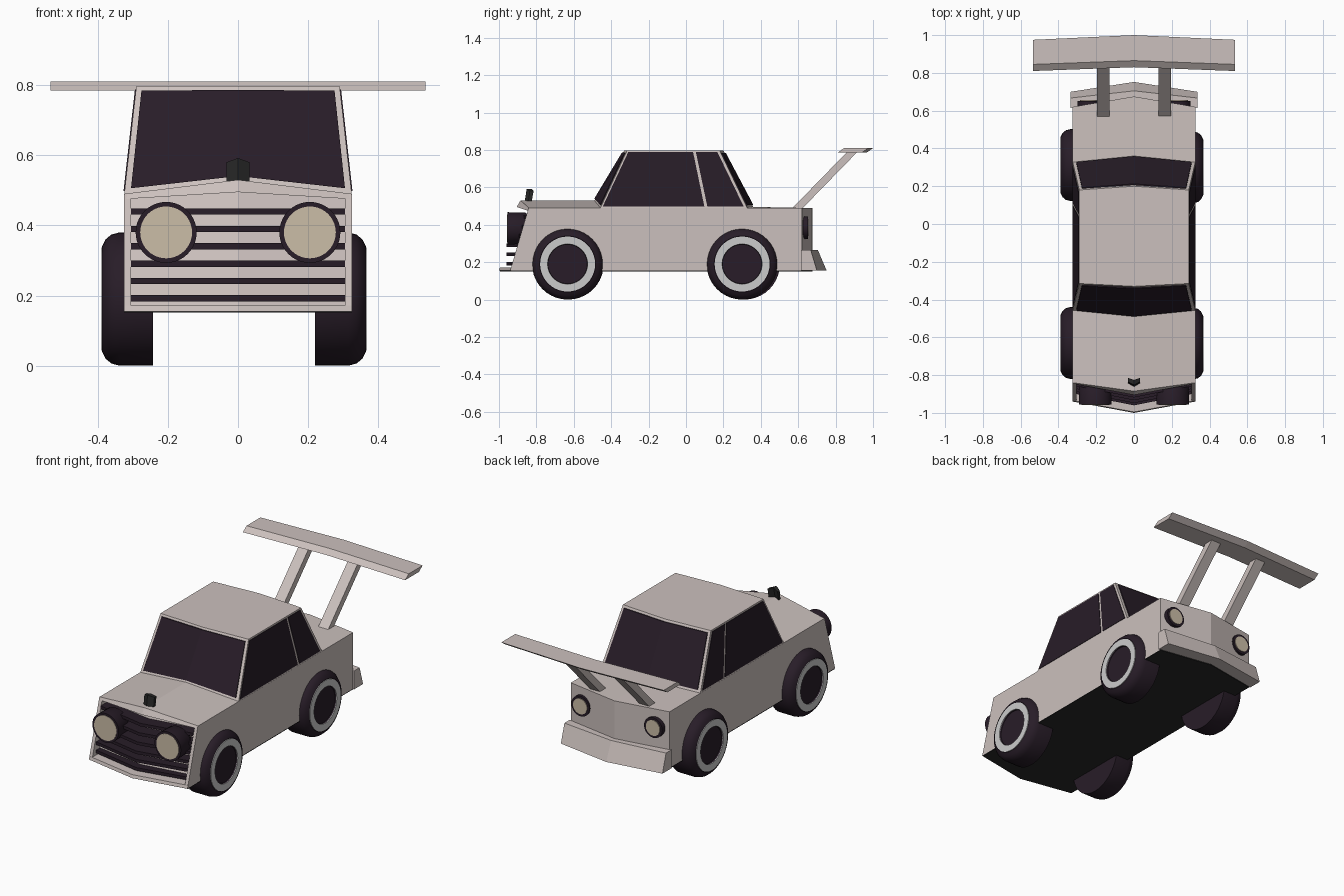
import bpy, bmesh, math
from mathutils import Vector

if "Cube" in bpy.data.objects:
    bpy.data.objects.remove(bpy.data.objects["Cube"])


def material(name, rgb):
    m = bpy.data.materials.new(name)
    m.diffuse_color = (*rgb, 1)
    m.use_nodes = True
    m.node_tree.nodes["Principled BSDF"].inputs["Base Color"].default_value = m.diffuse_color
    return m


PAINT = material("paint", (0.60, 0.53, 0.51))
DARK = material("dark", (0.021, 0.012, 0.021))
BLACK = material("black", (0.02, 0.02, 0.02))
LENS = material("lens", (0.60, 0.51, 0.39))


def build(name, verts, faces, mat=None, smooth=False, mirror=False):
    bm = bmesh.new()
    vs = [bm.verts.new(v) for v in verts]
    for f in faces:
        bm.faces.new([vs[i] for i in f])
    bmesh.ops.remove_doubles(bm, verts=bm.verts, dist=1e-5)
    bmesh.ops.recalc_face_normals(bm, faces=bm.faces)
    me = bpy.data.meshes.new(name)
    bm.to_mesh(me)
    bm.free()
    ob = bpy.data.objects.new(name, me)
    bpy.context.collection.objects.link(ob)
    if mat:
        me.materials.append(mat)
    if mirror:
        ob.modifiers.new("mirror", 'MIRROR')
    if smooth:
        bpy.ops.object.select_all(action='DESELECT')
        ob.select_set(True)
        bpy.context.view_layer.objects.active = ob
        bpy.ops.object.shade_smooth_by_angle(angle=math.radians(35))
    return ob


def loft(name, rings, mat, **kw):
    """Joins equal-length closed outlines and caps both ends."""
    n = len(rings[0])
    faces = [list(range(n)), [(len(rings) - 1) * n + i for i in range(n)]]
    for r in range(len(rings) - 1):
        for i in range(n):
            j = (i + 1) % n
            faces.append((r * n + i, r * n + j, r * n + n + j, r * n + n + i))
    return build(name, [p for ring in rings for p in ring], faces, mat, **kw)


def vee(name, side, centre, mat):
    """Symmetric part creased along x = 0: side points (x,y,z), centre points (y,z)."""
    return loft(name, [[(-x, y, z) for x, y, z in side],
                       [(0, y, z) for y, z in centre], side], mat)


def prism(name, pts, x0, x1, mat):
    """Mirrored (y,z) outline between two x positions, which may depend on z."""
    return loft(name, [[(x(z), y, z) for y, z in pts] for x in (x0, x1)],
                mat, mirror=True)


def lathe(name, profile, place, mat, closed=False, seg=40):
    """Revolves (distance along axis, radius); place maps (d, u, v) to a point."""
    n = len(profile)
    verts = []
    for k in range(seg):
        a = 2 * math.pi * k / seg
        verts += [place(d, r * math.cos(a), r * math.sin(a)) for d, r in profile]
    faces = []
    for k in range(seg):
        m = (k + 1) % seg
        for i in range(n if closed else n - 1):
            j = (i + 1) % n
            q = (k * n + i, k * n + j, m * n + j, m * n + i)
            if profile[i][1] == 0:
                q = q[:3]
            elif profile[j][1] == 0:
                q = (q[0], q[1], q[3])
            faces.append(q)
    if not closed:
        for i in (0, n - 1):  # merge axis points through the final weld
            assert profile[i][1] == 0
    return build(name, verts, faces, mat, smooth=True)


# Body shell with the grille recess cut into the nose
W = 0.325
vee("body",
    [(W, y, z) for y, z in [(-.94, .155), (-.935, .172), (-.87, .172), (-.78, .475),
                            (-.845, .475), (-.84, .49), (-.45, .49), (.33, .49),
                            (.62, .49), (.62, .155)]],
    [(-1.0, .155), (-.995, .172), (-.92, .172), (-.83, .495), (-.905, .495),
     (-.885, .53), (-.47, .53), (.36, .495), (.675, .49), (.675, .155)], PAINT)
prism("grille_side_post", [(-.94, .156), (-.842, .489), (-.76, .489), (-.85, .156)],
      lambda z: .305, lambda z: W, PAINT)
vee("underside", [(W, -.935, .151), (W, -.935, .156), (W, .62, .156), (W, .62, .151)],
    [(-.995, .151), (-.995, .156), (.675, .156), (.675, .151)], BLACK)

# Grille slats
for i in range(6):
    z = .192 + .0495 * i
    y = -.96 + max(0, z - .3) * .3
    back = -.90 + (z - .172) * .28
    vee("grille_slat",
        [(.305, y + .06, z - .009), (.305, y + .06, z + .009),
         (.305, back + .05, z + .009), (.305, back + .05, z - .009)],
        [(y, z - .009), (y, z + .009), (back, z + .009), (back, z - .009)], DARK)

# Cabin
EDGE = [Vector(p) for p in ((W, -.46, .485), (.29, -.315, .797), (.29, .18, .797), (W, .33, .485))]
MID = [Vector(p) for p in ((0, -.49, .53), (0, -.33, .797), (0, .20, .797), (0, .36, .495))]
vee("cabin", EDGE, [p.yz for p in MID], PAINT)


# Front and rear glass, lying just proud of the cabin
def screen(name, low, top, out):
    def at(f, t):
        return MID[low].lerp(MID[top], t).lerp(EDGE[low].lerp(EDGE[top], t), f)
    rings = []
    for f in (.945, 0):
        a, b = at(f, .06 if f else .04), at(f, .96)
        o, i = Vector((0, out * .006, 0)), Vector((0, -out * .02, 0))
        rings.append([a + o, b + o, b + i, a + i])
    vee(name, rings[0], [p.yz for p in rings[1]], DARK)


screen("windscreen", 0, 1, -1)
screen("rear_window", 3, 2, 1)


# Side glass
def cabin_x(z):
    return W - .035 * (z - .485) / .312


for name, pts in (
        ("front_side_window", [(-.445, .498), (-.309, .788), (.038, .788), (.098, .498)]),
        ("rear_side_window", [(.114, .498), (.053, .788), (.168, .788), (.308, .498)])):
    prism(name, pts, lambda z: cabin_x(z) - .02, lambda z: cabin_x(z) + .003, DARK)

# Hood ornament
vee("hood_ornament",
    [(.033, -.842, .525), (.033, -.835, .58), (.033, -.815, .58), (.033, -.825, .525)],
    [(-.862, .525), (-.852, .592), (-.825, .592), (-.84, .525)], BLACK)

# Rear bumper
vee("rear_bumper",
    [(.335, .615, .155), (.335, .615, .265), (.335, .667, .265), (.335, .70, .155)],
    [(.65, .155), (.65, .265), (.705, .265), (.752, .155)], PAINT)

# Rear wing and its struts
vee("wing", [(.535, .81, .785), (.535, .845, .81), (.535, .975, .81), (.535, .94, .785)],
    [(.83, .785), (.865, .81), (1.0, .81), (.965, .785)], PAINT)
prism("wing_strut", [(.565, .485), (.62, .485), (.915, .788), (.86, .788)],
      lambda z: .13, lambda z: .195, PAINT)

# Head lamps and tail lamps
for s in (-1, 1):
    def head(d, u, v, s=s):
        return (s * .205 + u, d, .38 + v)

    def tail(d, u, v, s=s):
        return (s * .24 + u, d, .385 + v)
    lathe("headlight_housing", [(-.82, 0), (-.82, .06), (-.86, .085), (-.955, .087),
                                (-.955, .074), (-.95, 0)], head, DARK)
    lathe("headlight_lens", [(-.94, 0), (-.94, .074), (-.957, .074), (-.957, 0)], head, LENS)
    lathe("tail_light_housing", [(.59, 0), (.59, .06), (.652, .06), (.652, 0)], tail, DARK)
    lathe("tail_light_lens", [(.64, 0), (.64, .046), (.656, .046), (.656, 0)], tail, LENS)

# Wheels: tyre with dark hub, plus a pale rim ring
TYRE = [(0, 0), (0, .19), (.095, .19), (.118, .184), (.135, .17), (.145, .15),
        (.143, .147), (.143, .107), (.136, .105), (.136, 0)]
RING = [(.13, .147), (.147, .147), (.147, .107), (.13, .107)]
for s, inner, ys in ((1, .22, (-.633, .30)), (-1, -.243, (-.63, .312))):
    for y in ys:
        def hub(d, u, v, s=s, inner=inner, y=y):
            return (inner + s * d, y + u, .19 + v)
        lathe("wheel", TYRE, hub, DARK)
        lathe("wheel_ring", RING, hub, None, closed=True)
